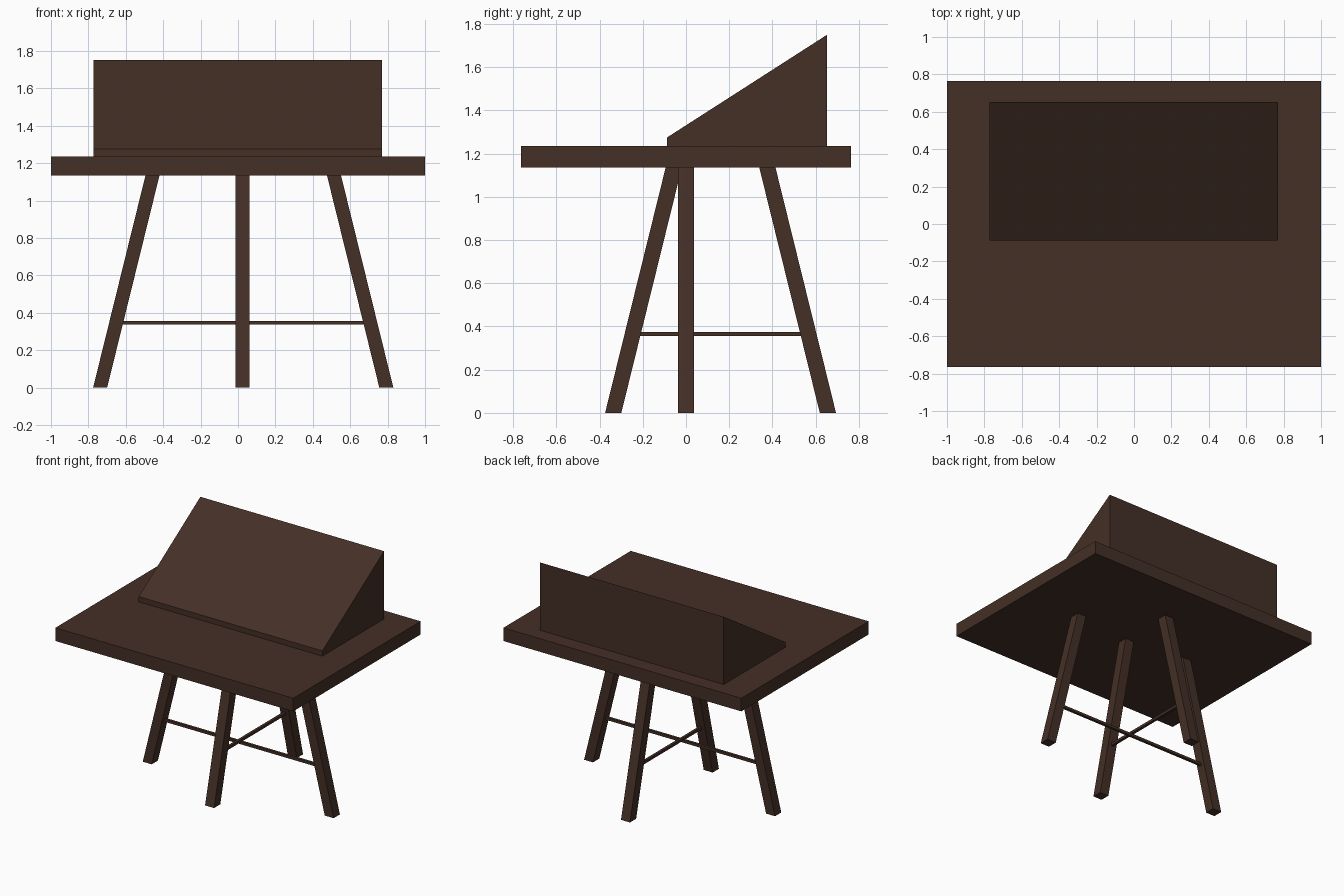
import bpy

if "Cube" in bpy.data.objects:
    bpy.data.objects.remove(bpy.data.objects["Cube"])

wood = bpy.data.materials.new("dark brown wood")
wood.diffuse_color = (0.058, 0.029, 0.019, 1)
wood.use_nodes = True
wood.node_tree.nodes["Principled BSDF"].inputs["Base Color"].default_value = wood.diffuse_color


def prism(name, lower, upper):
    """Solid between two four-cornered loops (counter-clockwise from above)."""
    mesh = bpy.data.meshes.new(name)
    sides = [(i, (i + 1) % 4, (i + 1) % 4 + 4, i + 4) for i in range(4)]
    mesh.from_pydata(lower + upper, [], [(3, 2, 1, 0), (4, 5, 6, 7)] + sides)
    mesh.materials.append(wood)
    obj = bpy.data.objects.new(name, mesh)
    bpy.context.collection.objects.link(obj)
    return obj


def rect(x0, x1, y0, y1, z):
    return [(x0, y0, z), (x1, y0, z), (x1, y1, z), (x0, y1, z)]


def box(name, x0, x1, y0, y1, z0, z1):
    return prism(name, rect(x0, x1, y0, y1, z0), rect(x0, x1, y0, y1, z1))


# Table top
box("table_top", -1, 1, -0.765, 0.765, 1.135, 1.235)

# Sloped desk wedge with a low front lip
x0, x1, y0, y1 = -0.773, 0.771, -0.088, 0.652
prism("sloped_desk", rect(x0, x1, y0, y1, 1.235),
      [(x0, y0, 1.275), (x1, y0, 1.275), (x1, y1, 1.75), (x0, y1, 1.75)])

# Splayed legs: flat-cut feet, leaning inwards to the table top
H = 0.0375
LEAN = 0.28
legs = {
    "left_leg": (-0.737, 0.0, 1, 0),
    "right_leg": (0.793, 0.0, -1, 0),
    "front_leg": (0.023, -0.337, 0, 1),
    "back_leg": (0.023, 0.657, 0, -1),
}
for name, (x, y, dx, dy) in legs.items():
    tx, ty = x + dx * LEAN, y + dy * LEAN
    prism(name, rect(x - H, x + H, y - H, y + H, 0),
          rect(tx - H, tx + H, ty - H, ty + H, 1.135))

# Crossing stretcher bars
box("side_stretcher", -0.64, 0.70, -0.01, 0.01, 0.337, 0.357)
box("front_back_stretcher", 0.013, 0.033, -0.24, 0.56, 0.355, 0.375)
